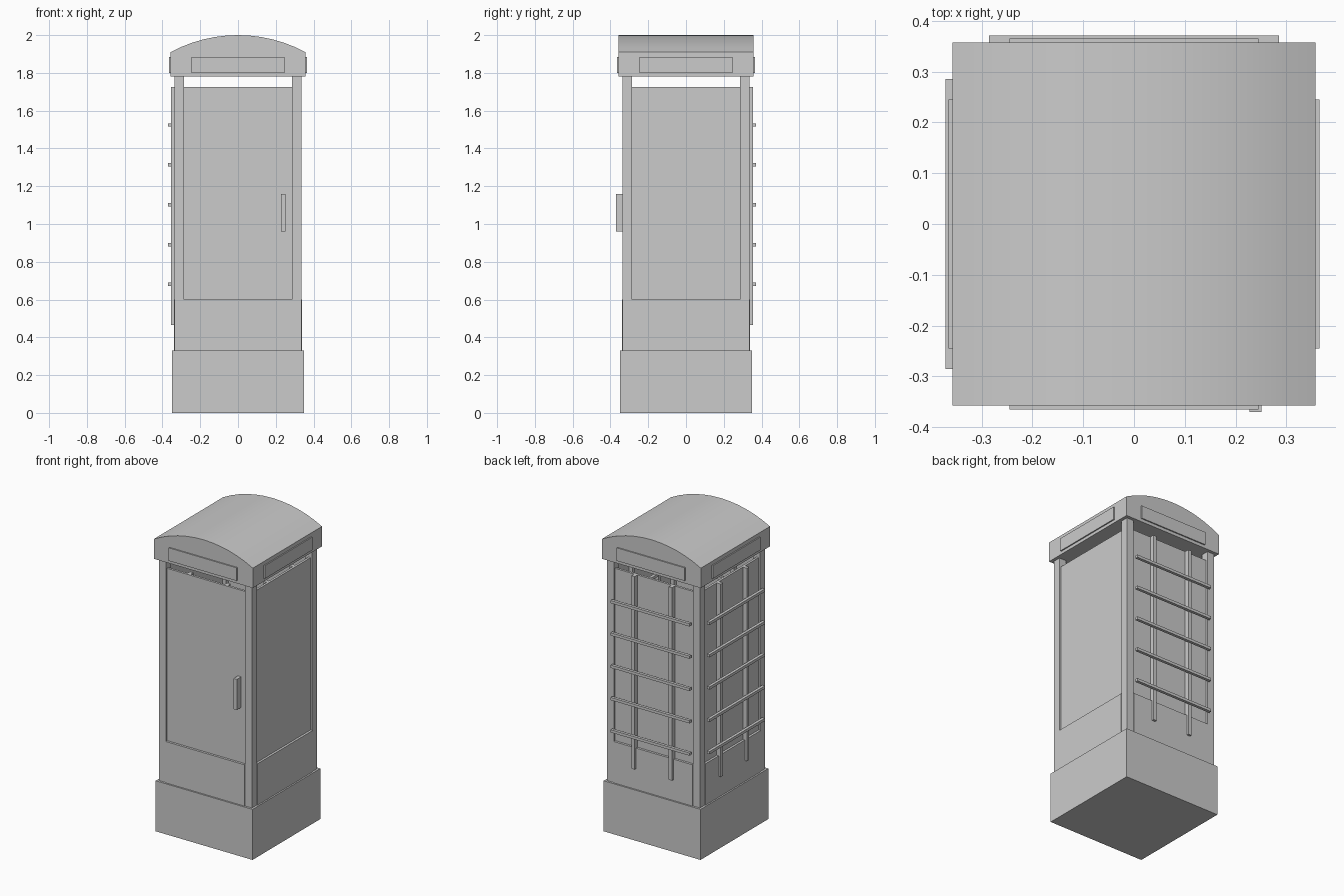
import bpy, math
from mathutils import Matrix, Vector

if "Cube" in bpy.data.objects:
    bpy.data.objects.remove(bpy.data.objects["Cube"])

grey = bpy.data.materials.new("plain grey")
grey.use_nodes = True
COLOUR = (0.6, 0.6, 0.6, 1)
grey.diffuse_color = COLOUR
grey.node_tree.nodes["Principled BSDF"].inputs["Base Color"].default_value = COLOUR


def make(name, verts, faces):
    mesh = bpy.data.meshes.new(name)
    mesh.from_pydata(verts, [], faces)
    mesh.materials.append(grey)
    obj = bpy.data.objects.new(name, mesh)
    bpy.context.collection.objects.link(obj)
    return obj


def box(name, x, y, z, angle=0):
    """Box from three (low, high) ranges, turned about the z axis."""
    turn = Matrix.Rotation(angle, 3, 'Z')
    verts = [turn @ Vector((a, b, c)) for a in x for b in y for c in z]
    faces = [(0, 1, 3, 2), (4, 6, 7, 5), (0, 4, 5, 1),
             (2, 3, 7, 6), (0, 2, 6, 4), (1, 5, 7, 3)]
    return make(name, verts, faces)


# Plinth
box("base", (-0.35, 0.35), (-0.35, 0.35), (0, 0.33))

# Arched roof: profile extruded front to back
HALF, EAVE, RISE, STEPS = 0.357, 1.91, 0.09, 12
radius = (HALF ** 2 + RISE ** 2) / (2 * RISE)
sweep = math.asin(HALF / radius)
profile = [(-HALF, 1.78), (HALF, 1.78)]
for i in range(STEPS + 1):
    a = sweep * (1 - 2 * i / STEPS)
    profile.append((radius * math.sin(a), EAVE + RISE - radius * (1 - math.cos(a))))
n = len(profile)
verts = [(x, y, z) for y in (-HALF, HALF) for x, z in profile]
faces = [tuple(range(n)), tuple(reversed(range(n, 2 * n)))]
faces += [(i, i + n, (i + 1) % n + n, (i + 1) % n) for i in range(n)]
roof = make("roof", verts, faces)
bpy.context.view_layer.objects.active = roof
roof.select_set(True)
bpy.ops.object.shade_smooth_by_angle(angle=math.radians(25))
roof.select_set(False)

# Four sides, each described as the front and turned into place
SIDES = {"front": 0, "left": 90, "back": 180, "right": 270}
for side, degrees in SIDES.items():
    turn = math.radians(degrees)
    box(side + "_corner_post", (0.285, 0.336), (-0.336, -0.285), (0.33, 1.78), turn)
    box(side + "_lower_panel", (-0.285, 0.285), (-0.34, -0.31), (0.33, 0.6), turn)
    box(side + "_upper_panel", (-0.285, 0.285), (-0.325, -0.31), (0.6, 1.725), turn)
    box(side + "_sign_plate", (-0.245, 0.245), (-0.365, -0.35), (1.8, 1.885), turn)

    # Lattice bars: outside on the back and right, inside on the others
    outside = side in ("back", "right")
    upright_y = (-0.354, -0.325) if outside else (-0.31, -0.285)
    rail_y = (-0.371, -0.352) if outside else (-0.287, -0.268)
    for x in (-0.135, 0.135):
        box(side + "_upright_bar", (x - 0.012, x + 0.012), upright_y, (0.465, 1.725), turn)
    for i in range(5):
        z = 0.68 + 0.211 * i
        box(side + "_cross_bar", (-0.285, 0.285), rail_y, (z - 0.009, z + 0.009), turn)

# Door handle
box("door_handle", (0.227, 0.251), (-0.37, -0.32), (0.96, 1.16))
